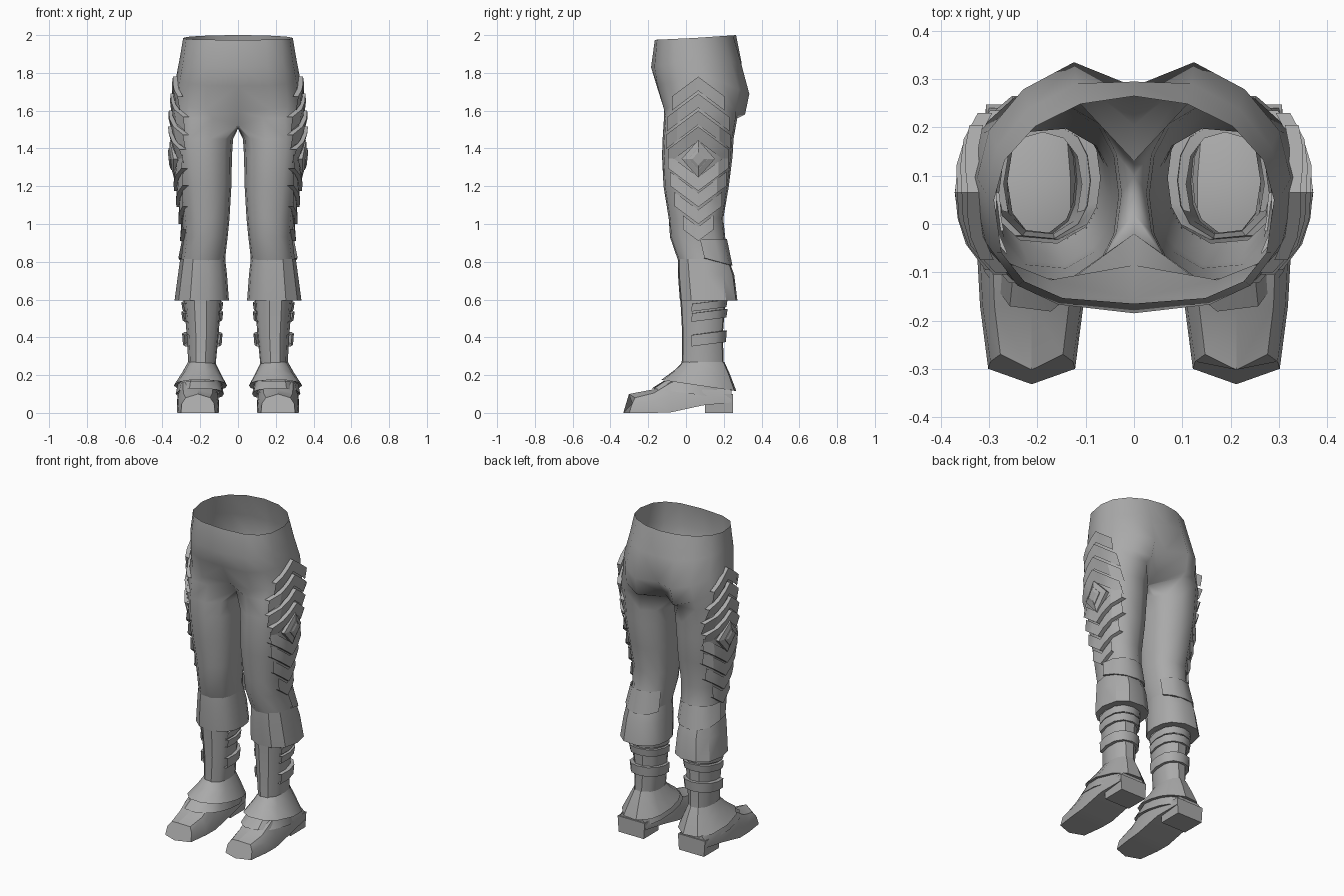
import bpy, bmesh, math

cube = bpy.data.objects.get("Cube")
if cube:
    bpy.data.objects.remove(cube)

grey = bpy.data.materials.new("plain_grey")
grey.use_nodes = True
grey.diffuse_color = (0.4, 0.4, 0.4, 1)
grey.node_tree.nodes["Principled BSDF"].inputs["Base Color"].default_value = (0.4, 0.4, 0.4, 1)

# Angles round a leg: nine on the outside, three on the inside
LEG = [-135 + 33.75 * i for i in range(9)] + [157.5, 180, 202.5]


def spow(v, e):
    return math.copysign(abs(v) ** e, v)


def ring(z, x0, x1, y0, y1, tilt=0.0, angles=LEG):
    """Rounded cross-section; positive tilt raises the front."""
    pts = []
    for a in map(math.radians, angles):
        c, s = spow(math.cos(a), .88), spow(math.sin(a), .88)
        pts.append(((x0 + x1) / 2 + (x1 - x0) / 2 * c,
                    (y0 + y1) / 2 + (y1 - y0) / 2 * s, z - tilt * s))
    return pts


def hip_arc(rx, y0, y1, z, front, back):
    """Half hip section from the front centre round the side to the back centre."""
    pts = []
    for i in range(9):
        a = math.radians(-90 + 22.5 * i)
        e = .7 if i < 4 else 1
        c, s = spow(math.cos(a), e), spow(math.sin(a), e)
        end = front if s < 0 else back
        pts.append((rx * c, (y0 + y1) / 2 + (y1 - y0) / 2 * s, z + (end[1] - z) * abs(s)))
    pts[0], pts[-1] = (0, *front), (0, *back)
    return pts


def loft(name, rows, full=12, caps=(), angle=35):
    """Skin rows of points, close rows of the full count, and mirror to the other leg."""
    bm = bmesh.new()
    vs = [[bm.verts.new(p) for p in r] for r in rows]
    for a, b in zip(vs, vs[1:]):
        n = min(len(a), len(b))
        for i in range(n if n == full else n - 1):
            j = (i + 1) % n
            bm.faces.new((a[i], b[i], b[j], a[j]))
    for k in caps:
        bm.faces.new(vs[k])
    bmesh.ops.recalc_face_normals(bm, faces=bm.faces)
    mesh = bpy.data.meshes.new(name)
    bm.to_mesh(mesh)
    bm.free()
    ob = bpy.data.objects.new(name, mesh)
    bpy.context.collection.objects.link(ob)
    mesh.materials.append(grey)
    ob.modifiers.new("Mirror", "MIRROR").use_axis[0] = True
    bpy.ops.object.select_all(action="DESELECT")
    ob.select_set(True)
    bpy.context.view_layer.objects.active = ob
    bpy.ops.object.shade_smooth_by_angle(angle=math.radians(angle))


# Trousers: open waist, hips, crotch and thighs
hips = [
    hip_arc(.29, -.165, .265, 1.985, (-.165, 1.975), (.265, 2.0)),
    hip_arc(.308, -.18, .31, 1.88, (-.185, 1.83), (.295, 1.85)),
    hip_arc(.325, -.165, .355, 1.79, (-.155, 1.73), (.285, 1.68)),
    hip_arc(.337, -.128, .33, 1.7, (-.085, 1.6), (.205, 1.57)),
]
# Crotch: a leg section whose inner side lies on the centre line
crotch = ring(1.56, 0, .348, -.12, .275)
for i, (y, z) in {0: (-.02, 1.525), 8: (.13, 1.52), 9: (.1, 1.51), 10: (.06, 1.505), 11: (.02, 1.51)}.items():
    crotch[i] = (0, y, z)
thigh = [
    (1.45, .026, .345, -.127, .255), (1.36, .032, .338, -.13, .25),
    (1.2, .035, .318, -.122, .23), (1.03, .045, .297, -.094, .2),
    (.93, .055, .287, -.087, .21), (.8, .07, .303, -.042, .232),
]
loft("trousers", hips + [crotch] + [ring(*r) for r in thigh], angle=50)

# Boots: knee cuff stepping in to the shin
cuff = [(.815, .068, .306, -.045, .228), (.73, .058, .318, -.045, .258), (.595, .048, .336, -.035, .275)]
shin = [(.6, .09, .288, -.032, .212), (.42, .102, .272, -.022, .197), (.24, .12, .262, -.025, .202)]
loft("boot_shaft", [ring(*r) for r in cuff + shin])

# Flap over the back of the knee
flap = [30 * i for i in range(6)]
loft("knee_back_flap", [
    ring(.92, .055, .296, -.07, .217, 0, flap),
    ring(.82, .05, .316, -.05, .246, .04, flap),
    ring(.82, .07, .3, -.05, .23, .04, flap)])

# Straps round the back of the calf
strap = [-30 + 30 * i for i in range(9)]
for i, (top, low, out) in enumerate(((.585, .545, .02), (.535, .49, .02), (.42, .36, .016))):
    loft(f"calf_strap_{i + 1}", [
        ring(z, .098 - o, .28 + o, -.025, .2 + o, -.015, strap)
        for z, o in ((top, -.01), (top, out), (low, out * .7), (low, -.01))])

# Flared ankle skirts in two layers
loft("ankle_skirt", [
    ring(.27, .122, .264, -.02, .205), ring(.215, .095, .295, -.065, .235, .01),
    ring(.145, .058, .34, -.135, .27, .03), ring(.15, .085, .31, -.11, .24, .03)])
loft("instep_skirt", [
    ring(.17, .09, .315, -.12, .235), ring(.1, .075, .33, -.185, .25, .03),
    ring(.105, .1, .305, -.16, .23, .03)])


# Shoe with a blunt pointed toe and arched sole
def shoe_section(y, w, low, high, tip=0.0, lean=0.0):
    mid = (low + high) / 2
    shape = ((-1, low, 0), (-.95, mid, lean / 2), (-.72, high - .02, lean), (0, high, lean - tip),
             (.72, high - .02, lean), (.95, mid, lean / 2), (1, low, 0), (0, low, -tip))
    return [(.212 + w * u, y + dy, z) for u, z, dy in shape]


loft("shoe", [
    shoe_section(-.3, .09, 0, .1, .032, .03), shoe_section(-.17, .107, 0, .125),
    shoe_section(-.08, .112, .003, .18), shoe_section(.09, .112, .04, .2),
    shoe_section(.24, .095, .055, .14)], full=8, caps=(0, -1), angle=30)

# Heel block
loft("heel", [[(.212 + sx * w, y, z) for sx, y in ((-1, .1), (1, .1), (1, .248), (-1, .248))]
              for z, w in ((.1, .095), (0, .088))], full=4, caps=(0, 1), angle=20)

# Raised side ornament that follows the outer thigh
side = [(1.9, .02, .31, -.18, .31), (1.72, .02, .335, -.15, .335),
        (1.56, .02, .348, -.12, .28)] + thigh


def on_thigh(y, z, off):
    for a, b in zip(side, side[1:]):
        if z >= b[0]:
            break
    t = (z - a[0]) / (b[0] - a[0])
    _, x0, x1, y0, y1 = [p + (q - p) * t for p, q in zip(a, b)]
    v = (y - (y0 + y1) / 2) / ((y1 - y0) / 2)
    v = max(-.93, min(.93, v))
    bulge = (1 - abs(v) ** 2.27) ** .44
    return ((x0 + x1) / 2 + (x1 - x0) / 2 * bulge + off, (y0 + y1) / 2 + (y1 - y0) / 2 * v, z)


MID_Y, MID_Z = .065, 1.345
for sign, word in ((1, "upper"), (-1, "lower")):
    for i, (gap, span) in enumerate(((.17, .16), (.255, .17), (.345, .165), (.435, .14))):
        if sign < 0:
            span -= .02 * i
        rows = []
        for width, off in ((.075, .006), (0, .024 - .002 * i), (0, -.01)):
            rows.append([on_thigh(MID_Y + span * k / 3,
                                  MID_Z + sign * (gap - width - .75 * span * abs(k) / 3), off)
                         for k in range(-3, 4)])
        loft(f"{word}_chevron_{i + 1}", rows, angle=25)

# Concentric diamonds in the middle of the ornament
for name, size, low, high in (("outer_diamond", .1, -.01, .016), ("inner_diamond", .058, .01, .026)):
    rows = [[on_thigh(MID_Y + s * .88 * u, MID_Z + s * w, off)
             for u, w in ((0, 1), (1, 0), (0, -1), (-1, 0))]
            for s, off in ((size, low), (size, high), (size * .6, high + .006))]
    loft(name, rows, full=4, caps=(-1,), angle=20)
